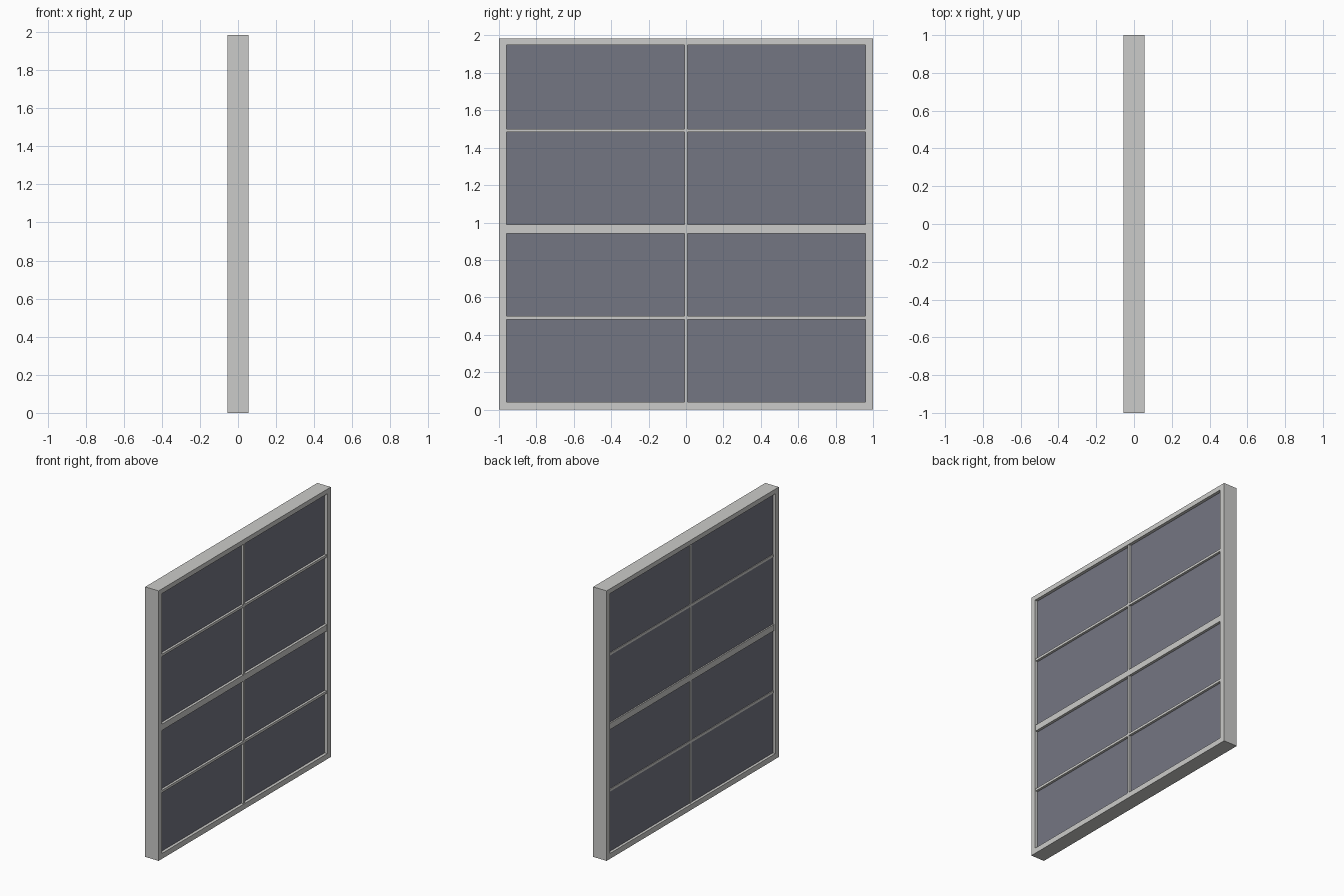
import bpy

if "Cube" in bpy.data.objects:
    bpy.data.objects.remove(bpy.data.objects["Cube"])


def material(name, rgb):
    m = bpy.data.materials.new(name)
    m.diffuse_color = (*rgb, 1.0)
    m.use_nodes = True
    m.node_tree.nodes["Principled BSDF"].inputs["Base Color"].default_value = m.diffuse_color
    return m


FRAME = material("light grey frame", (0.60, 0.60, 0.585))
GLASS = material("dark blue grey glass", (0.175, 0.18, 0.225))


def box(name, x, y, z, mat):
    """Box from (min, max) ranges on each axis."""
    bpy.ops.mesh.primitive_cube_add(size=1, location=[(a + b) / 2 for a, b in (x, y, z)])
    ob = bpy.context.object
    ob.name = name
    ob.scale = [b - a for a, b in (x, y, z)]
    bpy.ops.object.transform_apply(location=False, rotation=False, scale=True)
    ob.data.materials.append(mat)
    return ob


HEIGHT = 1.985
RIM = 0.04            # visible width of the outer frame
DEPTH = (-0.055, 0.055)
BAR = (-0.04, 0.05)   # depth range of the thin glazing bars
INNER = (-1 + RIM, 1 - RIM)

# Outer frame
for side, y in (("left", (-1, INNER[0])), ("right", (INNER[1], 1))):
    box(side + "_jamb", DEPTH, y, (0, HEIGHT), FRAME)
box("bottom_rail", DEPTH, INNER, (0, RIM), FRAME)
box("top_rail", DEPTH, INNER, (HEIGHT - 0.035, HEIGHT), FRAME)

# Wide middle rail and thin horizontal bars
box("middle_rail", (-0.045, 0.052), INNER, (0.942, 0.988), FRAME)
for name, z in (("lower_bar", 0.491), ("upper_bar", 1.492)):
    box(name, BAR, INNER, (z - 0.009, z + 0.009), FRAME)

# Vertical bar in each half, then the glass panes between the bars
for half, z in (("lower", (RIM, 0.942)), ("upper", (0.988, HEIGHT - 0.035))):
    box(half + "_vertical_bar", BAR, (-0.009, 0.009), z, FRAME)

rows = ((RIM, 0.482), (0.50, 0.942), (0.988, 1.483), (1.501, HEIGHT - 0.035))
for i, z in enumerate(rows):
    for side, y in (("left", (INNER[0], -0.009)), ("right", (0.009, INNER[1]))):
        box(f"{side}_glass_pane_{i + 1}", (-0.035, 0.033), y, z, GLASS)
